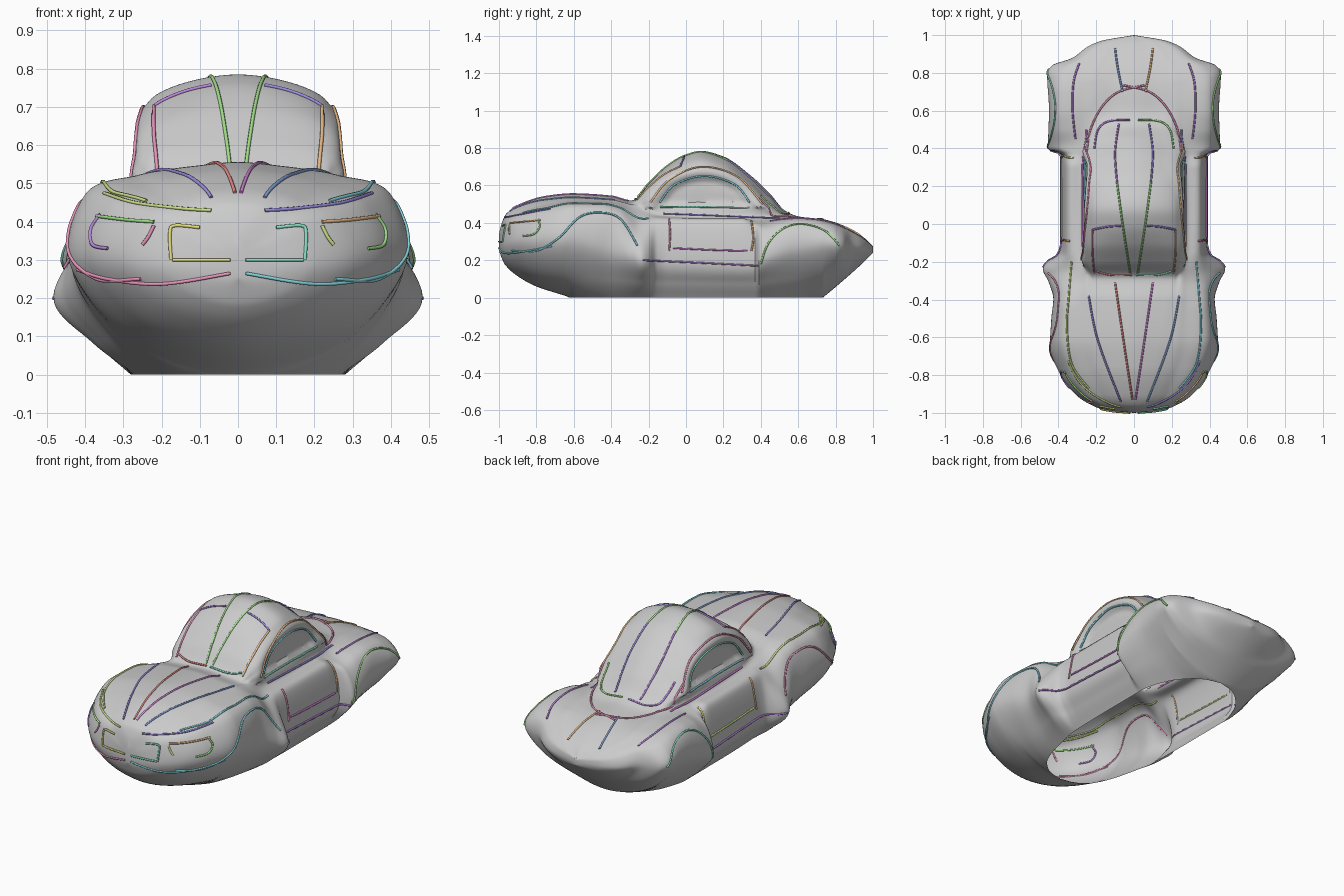
import bpy, bmesh, math
from mathutils import Vector
from mathutils.bvhtree import BVHTree

if "Cube" in bpy.data.objects:
    bpy.data.objects.remove(bpy.data.objects["Cube"])


def profile(*pts):
    """Smooth monotone function of y through (y, value) points."""
    xs, vs = zip(*pts)
    d = [(vs[i + 1] - vs[i]) / (xs[i + 1] - xs[i]) for i in range(len(xs) - 1)]
    m = [d[0]] + [2 * a * b / (a + b) if a * b > 0 else 0 for a, b in zip(d, d[1:])] + [d[-1]]

    def f(x):
        i = max(k for k in range(len(d)) if k == 0 or xs[k] <= x)
        h = xs[i + 1] - xs[i]
        t = min(max((x - xs[i]) / h, 0), 1)
        return ((1 + 2 * t) * (1 - t) ** 2 * vs[i] + t * (1 - t) ** 2 * h * m[i]
                + t * t * (3 - 2 * t) * vs[i + 1] + t * t * (t - 1) * h * m[i + 1])
    return f


def spline(pts, n, start=None, end=None):
    """Catmull-Rom samples through 2D points."""
    p = [Vector(q) for q in pts]
    p = [Vector(start) if start else p[0]] + p + [Vector(end) if end else p[-1]]
    out = []
    for i in range(1, len(p) - 2):
        a, b, c, d = p[i - 1:i + 3]
        for k in range(n):
            t = k / n
            out.append(0.5 * (2 * b + (c - a) * t + (2 * a - 5 * b + 4 * c - d) * t * t
                              + (3 * b - a - 3 * c + d) * t ** 3))
    return out + [p[-2]]


# Centre line, opening at the bottom and widths along the length
top_z = profile((-1, .34), (-.985, .40), (-.96, .45), (-.9, .49), (-.75, .54), (-.6, .556), (-.4, .545),
                (-.29, .52), (-.2, .61), (-.1, .705), (0, .765), (.08, .785), (.2, .755), (.35, .65),
                (.45, .555), (.53, .465), (.6, .435), (.72, .42), (.8, .40), (.9, .355), (.96, .315), (1, .275))
keel_z = profile((-1, .25), (-.97, .18), (-.9, .115), (-.8, .06), (-.635, .006), (-.62, 0), (.73, 0), (.738, .006),
                 (.85, .10), (.95, .19), (1, .24))
hole_x = profile((-1, 0), (-.62, 0), (-.61, .06), (-.58, .12), (-.5, .19), (-.35, .24), (-.15, .275), (.1, .28),
                 (.4, .28), (.55, .24), (.67, .15), (.72, .06), (.73, 0), (1, 0))
side_x = profile((-1, 0), (-.99, .12), (-.97, .2), (-.9, .31), (-.8, .385), (-.65, .44), (-.5, .435), (-.4, .425),
                 (-.3, .455), (-.24, .483), (-.2, .46), (-.16, .40), (-.1, .385), (.37, .385), (.395, .455),
                 (.5, .452), (.6, .447), (.8, .455), (.84, .43), (.88, .32), (.94, .24), (.97, .17), (1, 0))
side_z = profile((-1, .28), (-.9, .29), (-.6, .29), (-.35, .24), (-.24, .205), (-.1, .19), (.37, .18),
                 (.4, .2), (.6, .26), (.8, .27), (1, .255))
# Fender shoulder
fender_x = profile((-1, 0), (-.99, .09), (-.97, .165), (-.9, .265), (-.8, .335), (-.6, .397), (-.4, .39), (-.3, .385),
                   (-.22, .37), (-.15, .355), (.36, .355), (.4, .40), (.6, .405), (.78, .40), (.83, .37), (.88, .29),
                   (.94, .215), (.97, .15), (1, 0))
fender_z = profile((-1, .31), (-.96, .385), (-.9, .415), (-.75, .455), (-.6, .475), (-.45, .47), (-.35, .44),
                   (-.25, .38), (-.15, .40), (.3, .40), (.4, .36), (.5, .39), (.6, .405), (.7, .40),
                   (.8, .375), (.9, .335), (.96, .30), (1, .265))
# Hood edge and cabin base
base_x = profile((-1, 0), (-.99, .06), (-.97, .11), (-.9, .17), (-.6, .26), (-.3, .27), (0, .272), (.35, .268),
                 (.5, .25), (.6, .25), (.8, .24), (.9, .17), (.97, .1), (1, 0))
base_z = profile((-1, .325), (-.96, .42), (-.9, .455), (-.75, .5), (-.6, .522), (-.4, .515), (-.28, .485),
                 (-.15, .45), (.3, .435), (.45, .425), (.6, .425), (.75, .41), (.88, .36), (.96, .31), (1, .272))
# Roof edge
roof_x = profile((-1, 0), (-.97, .05), (-.9, .08), (-.6, .12), (-.3, .18), (-.22, .21), (0, .215),
                 (.3, .2), (.5, .14), (.6, .12), (.9, .08), (1, 0))
roof_drop = profile((-1, .004), (-.6, .011), (-.28, .012), (-.15, .025), (0, .05), (.2, .055), (.4, .05), (.55, .012), (1, .002))


def window(p):
    """Sink the side window and raise the brow around it."""
    if abs(p.x) < .17 or p.z < .48 or not -.25 < p.y < .45:
        return
    r = math.hypot((p.y - .1) / .25, (p.z - .49) / .16)
    s = math.copysign(1, p.x)
    if r < 1:
        p.x -= s * .028 * min(1, (1 - r) / .2) * min(1, (p.z - .48) / .03)
    elif r < 1.35:
        p.x += s * .012 * math.sin(math.pi * (r - 1) / .35)


def section(y):
    b, zb, w, zw = hole_x(y), keel_z(y), side_x(y), side_z(y)
    c, zc, t, zt = base_x(y), base_z(y), roof_x(y), top_z(y)
    z1 = zt - roof_drop(y)
    k = min(max((zt - zc - .05) / .1, 0), 1)
    mid = ((c + t) / 2 * (1 - k) + c * .965 * k, zc + .58 * (z1 - zc))
    # Bowl-shaped hull: flat across the keel at the ends, near straight beside the opening
    e = max(0, 1 - b / .28)
    hx, hz = b + (.53 + .1 * e) * (w - b), zb + (.42 - .12 * e) * (zw - zb)
    pts = [(b, zb), (hx, hz), (w, zw), (fender_x(y), fender_z(y)), (c, zc), mid, (t, z1), (0, zt)]
    start = (b - (hx - b), zb + (2 * e - 1) * (hz - zb))
    return [Vector((max(q.x, 0), y, max(q.y, 0))) for q in spline(pts, 9, start, (-t, z1))]


# Body shell: lofted sections, open underneath
bm = bmesh.new()
N = 230
rows = []
for i in range(N + 1):
    a = i / N
    half = section(.55 * -math.cos(math.pi * a) + .45 * (2 * a - 1))
    ring = half + [Vector((-p.x, p.y, p.z)) for p in reversed(half[:-1])]
    for p in ring:
        window(p)
    rows.append([bm.verts.new(p) for p in ring])
for r0, r1 in zip(rows, rows[1:]):
    for j in range(len(r0) - 1):
        bm.faces.new((r0[j], r0[j + 1], r1[j + 1], r1[j]))
bmesh.ops.remove_doubles(bm, verts=bm.verts, dist=.0004)
bmesh.ops.recalc_face_normals(bm, faces=bm.faces)
tree = BVHTree.FromBMesh(bm)
mesh = bpy.data.meshes.new("body_shell")
bm.to_mesh(mesh)
bm.free()
body = bpy.data.objects.new("body_shell", mesh)
bpy.context.collection.objects.link(body)
bpy.context.view_layer.objects.active = body
body.select_set(True)
bpy.ops.object.shade_smooth_by_angle(angle=math.radians(40))

# Coloured feature lines
COLORS = dict(red=(.8, .25, .25), pink=(.8, .3, .5), magenta=(.7, .25, .75), purple=(.5, .25, .75),
              indigo=(.33, .27, .75), blue=(.25, .38, .72), cyan=(.25, .68, .75), teal=(.25, .75, .55),
              green=(.35, .75, .25), lime=(.6, .75, .25), yellow=(.75, .72, .2), orange=(.8, .5, .25))
MATS = {}
for key, rgb in COLORS.items():
    MATS[key] = bpy.data.materials.new(key + "_line")
    MATS[key].diffuse_color = (*rgb, 1)


def line(name, view, right, left, *pts):
    """Project a 2D stroke onto the shell and make a thin tube on both sides."""
    path = []
    for a, b in spline(pts, 12):
        o, d = {"top": ((a, b, 2), (0, 0, -1)), "side": ((2, a, b), (-1, 0, 0)),
                "front": ((a, -2, b), (0, 1, 0))}[view]
        hit = tree.ray_cast(Vector(o), Vector(d))[0]
        if hit and (not path or (hit - path[-1]).length < .09):
            path.append(hit - Vector(d) * .002)
    for tag, s, col in (("right", 1, right), ("left", -1, left)):
        cu = bpy.data.curves.new(name + "_" + tag, "CURVE")
        cu.dimensions = "3D"
        cu.bevel_depth, cu.bevel_resolution, cu.use_fill_caps = .005, 1, True
        sp = cu.splines.new("POLY")
        sp.points.add(len(path) - 1)
        for q, p in zip(sp.points, path):
            q.co = (s * p.x, p.y, p.z, 1)
        cu.materials.append(MATS[col])
        bpy.context.collection.objects.link(bpy.data.objects.new(name + "_" + tag, cu))


# Hood, roof and rear deck
line("hood_centre_line", "top", "magenta", "red", (.1, -.31), (.055, -.62), (.008, -.93))
line("hood_side_line", "top", "blue", "indigo", (.24, -.38), (.19, -.62), (.07, -.94))
line("fender_crest", "top", "cyan", "lime", (.33, -.2), (.345, -.38), (.355, -.55), (.33, -.74), (.24, -.87))
line("roof_front_line", "top", "green", "green", (.09, .22), (.06, 0), (.02, -.26))
line("roof_rear_line", "top", "indigo", "purple", (.08, .53), (.1, .38), (.09, .22))
line("roof_brow", "top", "indigo", "purple", (.07, -.01), (.14, -.015), (.22, -.03))
line("windshield_pillar", "top", "orange", "pink", (.22, -.03), (.22, -.15), (.21, -.26))
line("windshield_base", "top", "teal", "red", (.01, -.27), (.12, -.27), (.2, -.25))
line("roof_rear_edge", "top", "green", "purple", (.21, .4), (.19, .5), (.13, .545), (.02, .55))
line("rear_deck_curve", "top", "pink", "pink", (.25, .38), (.23, .5), (.17, .62), (.08, .7), (-.06, .735))
line("rear_deck_line", "top", "orange", "blue", (.06, .7), (.085, .82), (.1, .93))
line("rear_fender_crest", "top", "purple", "purple", (.31, .45), (.325, .6), (.32, .75), (.29, .85))
# Sides
line("front_arch", "side", "cyan", "pink", (-.93, .25), (-.8, .25), (-.68, .32), (-.57, .43), (-.46, .455), (-.35, .42), (-.26, .28))
line("rear_arch", "side", "green", "teal", (.4, .18), (.44, .29), (.52, .37), (.62, .395), (.74, .36), (.82, .28))
line("sill_line", "side", "purple", "purple", (-.23, .2), (.1, .185), (.39, .17))
line("upper_sill_line", "side", "magenta", "lime", (-.07, .265), (.15, .255), (.33, .25))
line("belt_line", "side", "indigo", "magenta", (-.12, .45), (.15, .44), (.5, .425))
line("door_front", "side", "pink", "orange", (-.09, .25), (-.085, .34), (-.09, .42))
line("door_rear", "side", "orange", "yellow", (.35, .25), (.36, .32), (.35, .41))
line("window_brow", "side", "orange", "pink", (-.19, .51), (-.09, .63), (.08, .7), (.27, .65), (.41, .5))
line("window_arch", "side", "cyan", "teal", (-.14, .51), (-.06, .605), (.1, .65), (.26, .605), (.34, .51))
line("window_sill", "side", "teal", "cyan", (-.14, .485), (.1, .485), (.34, .48))
# Nose
line("nose_lower_line", "front", "cyan", "pink", (.42, .275), (.34, .25), (.2, .237), (.02, .265))
line("nose_upper_line", "front", "indigo", "lime", (.35, .475), (.27, .45), (.15, .435), (.07, .43))
line("headlight_outer", "front", "green", "purple", (.36, .42), (.385, .38), (.38, .34), (.34, .33))
line("headlight_top", "front", "orange", "green", (.22, .4), (.29, .405), (.37, .415))
line("headlight_inner", "front", "lime", "pink", (.22, .39), (.235, .36), (.25, .34))
line("grille_corner", "front", "teal", "yellow", (.1, .385), (.165, .39), (.178, .37), (.175, .3))
line("plate_line", "front", "teal", "yellow", (.02, .3), (.09, .3), (.17, .3))

for m in bpy.data.materials:
    if m.users and not m.is_grease_pencil:
        m.use_nodes = True
        m.node_tree.nodes["Principled BSDF"].inputs["Base Color"].default_value = m.diffuse_color
